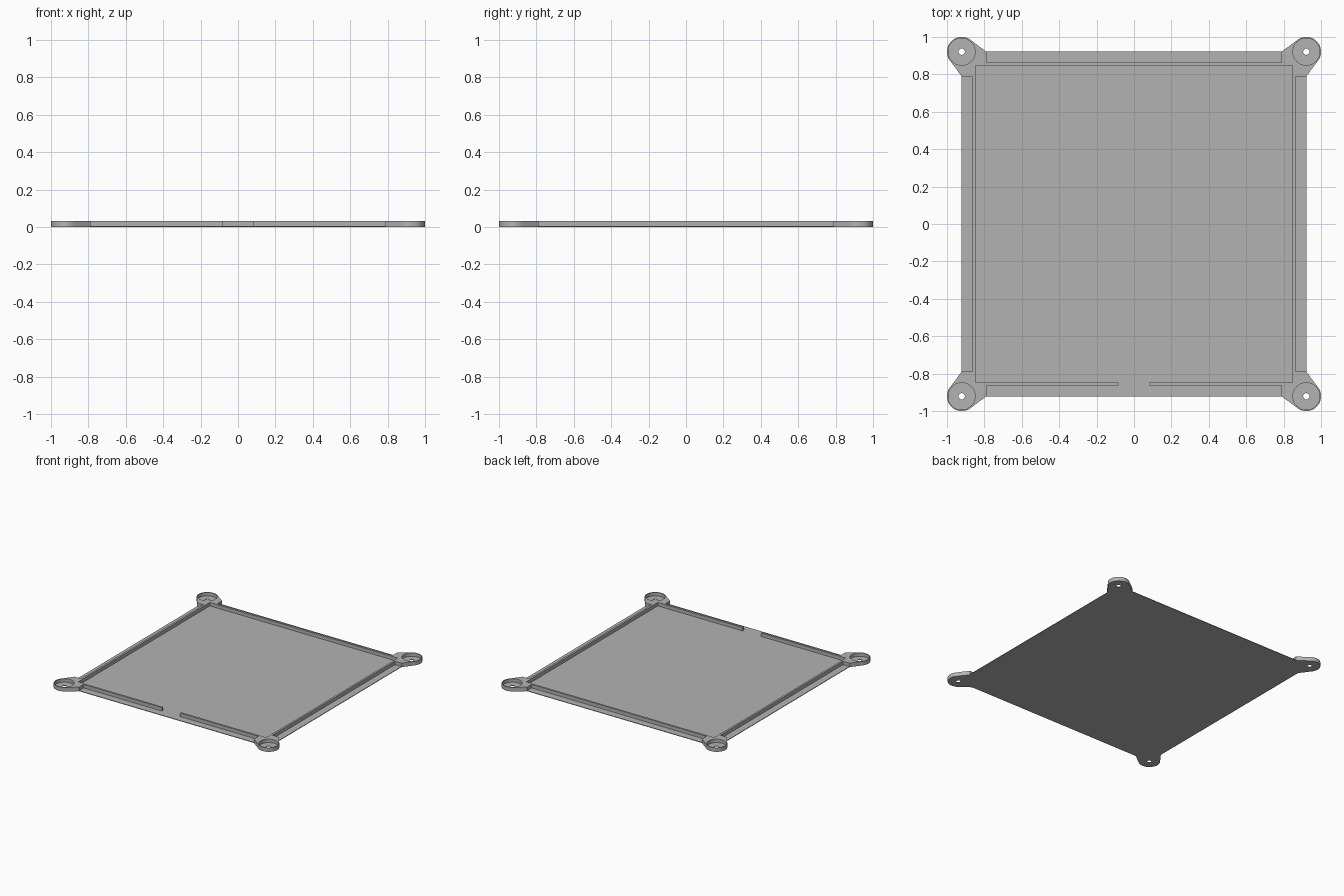
import bpy, bmesh, math
from mathutils import Vector

if "Cube" in bpy.data.objects:
    bpy.data.objects.remove(bpy.data.objects["Cube"])

HEIGHT, FLOOR = 0.033, 0.005
EDGE, LUG_R, RECESS_R, HOLE_R = 0.921, 0.079, 0.072, 0.017
RIB_OUT, RIB_IN, SHELF_END, GAP = 0.863, 0.847, 0.789, 0.083

grey = bpy.data.materials.new("plain grey")
grey.diffuse_color = (0.45, 0.45, 0.45, 1)
grey.use_nodes = True
grey.node_tree.nodes["Principled BSDF"].inputs["Base Color"].default_value = grey.diffuse_color


def prism(name, points, z0, z1):
    """Straight extrusion of an outline."""
    bm = bmesh.new()
    face = bm.faces.new([bm.verts.new((x, y, z0)) for x, y in points])
    new = bmesh.ops.extrude_face_region(bm, geom=[face])["geom"]
    bmesh.ops.translate(bm, vec=(0, 0, z1 - z0),
                        verts=[v for v in new if isinstance(v, bmesh.types.BMVert)])
    bmesh.ops.recalc_face_normals(bm, faces=bm.faces)
    mesh = bpy.data.meshes.new(name)
    bm.to_mesh(mesh)
    bm.free()
    ob = bpy.data.objects.new(name, mesh)
    bpy.context.collection.objects.link(ob)
    return ob


def box(x0, x1, y0, y1):
    return [(x0, y0), (x1, y0), (x1, y1), (x0, y1)]


def circle(cx, cy, r, n):
    return [(cx + r * math.cos(2 * math.pi * i / n),
             cy + r * math.sin(2 * math.pi * i / n)) for i in range(n)]


# Square tray outline with a tangent rounded lug at each corner
tangent = math.acos(LUG_R / (EDGE - SHELF_END))
start, end = -math.pi / 2 + tangent, math.pi - tangent
quarter = [(EDGE, SHELF_END)]
for i in range(41):
    a = start + (end - start) * i / 40
    quarter.append((EDGE + LUG_R * math.cos(a), EDGE + LUG_R * math.sin(a)))
quarter.append((SHELF_END, EDGE))
outline = []
for turn in range(4):
    c, s = [(1, 0), (0, 1), (-1, 0), (0, -1)][turn]
    outline += [(c * x - s * y, s * x + c * y) for x, y in quarter]
tray = prism("tray", outline, 0, HEIGHT)
tray.data.materials.append(grey)

# Pocket, outer shelves and the opening in the front rib
cuts = [(box(-RIB_IN, RIB_IN, -RIB_IN, RIB_IN), FLOOR),
        (box(-SHELF_END, SHELF_END, RIB_OUT, 0.96), FLOOR),
        (box(-SHELF_END, SHELF_END, -0.96, -RIB_OUT), FLOOR),
        (box(RIB_OUT, 0.96, -SHELF_END, SHELF_END), FLOOR),
        (box(-0.96, -RIB_OUT, -SHELF_END, SHELF_END), FLOOR),
        (box(-GAP, GAP, -0.9, -0.8), FLOOR)]
# Round recess and screw hole in each lug
for sx in (-1, 1):
    for sy in (-1, 1):
        cuts.append((circle(sx * EDGE, sy * EDGE, RECESS_R, 64), FLOOR))
        cuts.append((circle(sx * EDGE, sy * EDGE, HOLE_R, 32), -0.05))

bpy.context.view_layer.objects.active = tray
for points, z0 in cuts:
    cutter = prism("cutter", points, z0, 0.1)
    mod = tray.modifiers.new("cut", "BOOLEAN")
    mod.operation, mod.solver, mod.object = "DIFFERENCE", "EXACT", cutter
    bpy.ops.object.modifier_apply(modifier=mod.name)
    bpy.data.objects.remove(cutter)

tray.select_set(True)
bpy.ops.object.shade_smooth_by_angle(angle=math.radians(30))
